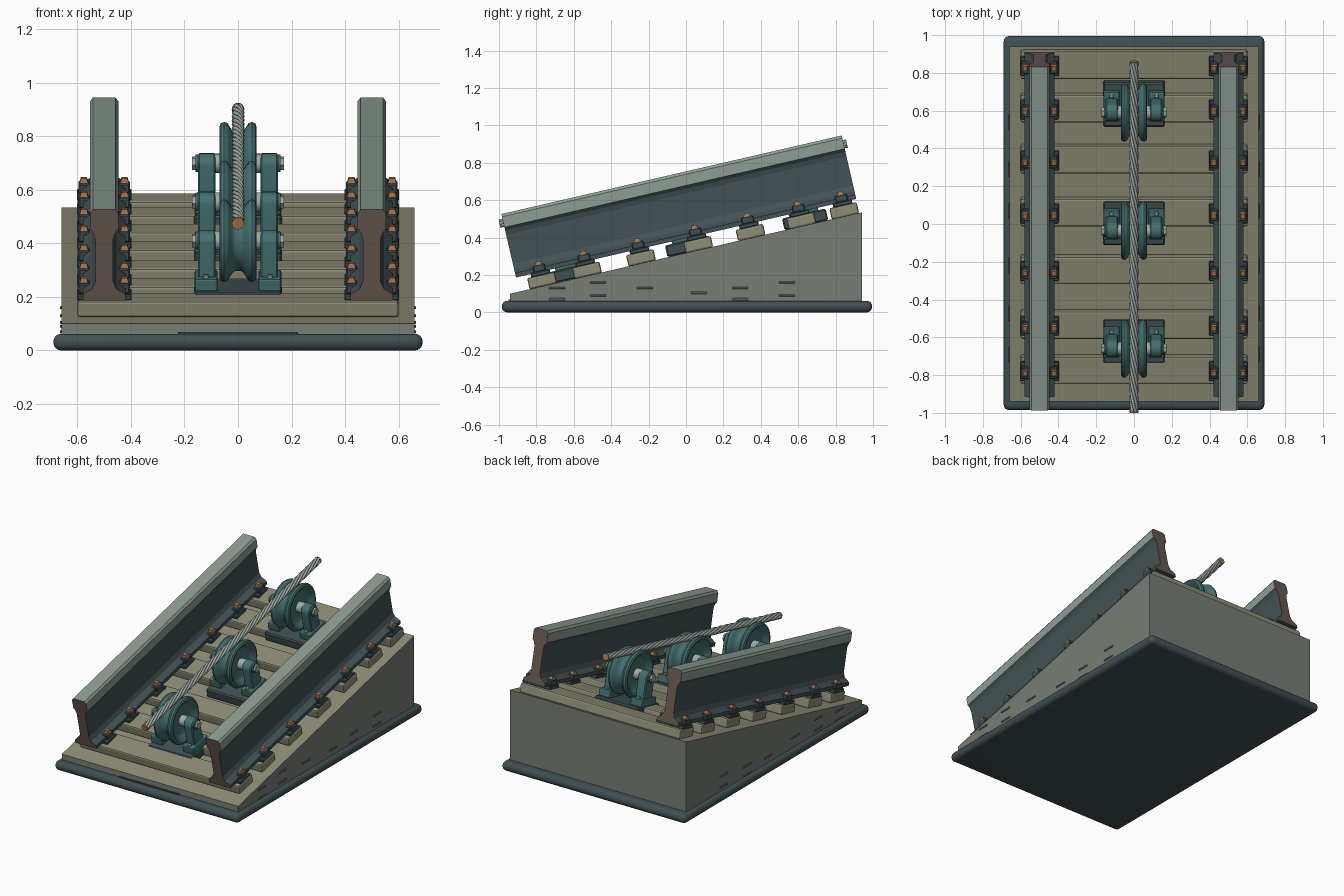
import bpy, bmesh, math
from mathutils import Matrix, Vector

if "Cube" in bpy.data.objects:
    bpy.data.objects.remove(bpy.data.objects["Cube"])

# Everything on the ramp lives in a tilted frame: x across, y up the slope, z off the deck
SLOPE = math.radians(13)
RAMP = Matrix.Translation((0, 0, 0.3175)) @ Matrix.Rotation(SLOPE, 4, 'X')
FLAT = Matrix.Identity(4)


def material(name, hex_code):
    def linear(c):
        return c / 12.92 if c <= 0.04045 else ((c + 0.055) / 1.055) ** 2.4
    rgb = [linear(int(hex_code[i:i + 2], 16) / 255) for i in (0, 2, 4)]
    m = bpy.data.materials.new(name)
    m.use_nodes = True
    m.diffuse_color = (*rgb, 1)
    m.node_tree.nodes["Principled BSDF"].inputs["Base Color"].default_value = (*rgb, 1)
    return m


SLATE = material("dark slate", "405053")
STONE = material("grey stone", "777D75")
TIMBER = material("weathered timber", "8E8D76")
RAIL = material("rail side", "445256")
HEAD = material("polished rail head", "8D9D93")
CUT = material("brown cut steel", "67574F")
TEAL = material("teal paint", "44706F")
STEEL = material("pale steel", "A0ABA3")
COPPER = material("copper", "A87449")


def finish(bm, name, mats, frame=RAMP, smooth=None):
    bmesh.ops.recalc_face_normals(bm, faces=bm.faces)
    mesh = bpy.data.meshes.new(name)
    bm.to_mesh(mesh)
    bm.free()
    for m in mats:
        mesh.materials.append(m)
    if smooth:
        mesh.shade_smooth()
        mesh.set_sharp_from_angle(angle=math.radians(smooth))
    ob = bpy.data.objects.new(name, mesh)
    ob.matrix_world = frame
    bpy.context.collection.objects.link(ob)
    return ob


def box(name, mat, centre, size, bevel=0.0, segments=1, frame=RAMP, smooth=None, top=1.0):
    bm = bmesh.new()
    bmesh.ops.create_cube(bm, size=1)
    for v in bm.verts:
        k = top if v.co.z > 0 else 1
        v.co = Vector((v.co.x * size[0] * k, v.co.y * size[1] * k, v.co.z * size[2])) + Vector(centre)
    if bevel:
        bmesh.ops.bevel(bm, geom=bm.edges[:], offset=bevel, segments=segments,
                        profile=0.5, affect='EDGES')
    return finish(bm, name, [mat], frame, smooth)


def extrude(bm, points, move):
    face = bm.faces.new([bm.verts.new(p) for p in points])
    out = bmesh.ops.extrude_face_region(bm, geom=[face])
    bmesh.ops.translate(bm, vec=move, verts=[g for g in out["geom"] if isinstance(g, bmesh.types.BMVert)])
    bmesh.ops.recalc_face_normals(bm, faces=bm.faces)


def cylinder_x(name, mat, centre, radius, length, sides=24):
    bm = bmesh.new()
    bmesh.ops.create_cone(bm, cap_ends=True, segments=sides, radius1=radius, radius2=radius, depth=length,
                          matrix=Matrix.Translation(centre) @ Matrix.Rotation(math.pi / 2, 4, 'Y'))
    return finish(bm, name, [mat], smooth=35 if sides > 8 else None)


# Base slab with rounded rim
box("base_slab", SLATE, (0, 0.005, 0.031), (1.38, 1.98, 0.062), 0.029, 4, FLAT, 40)

# Wedge, with a timber coloured deck on the slope
bm = bmesh.new()
extrude(bm, [(-0.66, -0.94, 0.05), (-0.66, 0.94, 0.05), (-0.66, 0.94, 0.535), (-0.66, -0.94, 0.1)], (1.32, 0, 0))
for f in bm.faces:
    f.material_index = int(f.normal.z > 0.5)
finish(bm, "wedge", [STONE, TIMBER], FLAT)

# Shallow raised dashes on the wedge flanks and a strip at its front
DASHES = [(-0.69, 0.13), (-0.69, 0.07), (-0.47, 0.16), (-0.47, 0.09), (-0.22, 0.13), (0.07, 0.105),
          (0.29, 0.13), (0.29, 0.07), (0.54, 0.16), (0.54, 0.09)]
for side in (-1, 1):
    for y, z in DASHES:
        box("flank_dash", STONE, (side * 0.662, y, z), (0.008, 0.085, 0.012), 0.003, frame=FLAT)
box("front_strip", SLATE, (0, -0.943, 0.063), (0.45, 0.012, 0.01), frame=FLAT)

# Sleepers with tie plates, clips and bolts
SLEEPERS = [-0.783, -0.537, -0.24, 0.074, 0.361, 0.639, 0.875]
for s in SLEEPERS:
    box("sleeper", TIMBER, (0, s, 0.029), (1.2, 0.15, 0.062), 0.01, 2)
    for x in (-0.5, 0.5):
        box("tie_plate", SLATE, (x, s, 0.069), (0.205, 0.105, 0.022), 0.004)
        for d in (-1, 1):
            box("rail_clip", SLATE, (x + d * 0.074, s, 0.098), (0.044, 0.066, 0.038), 0.005)
            box("clip_bolt", COPPER, (x + d * 0.076, s, 0.122), (0.036, 0.04, 0.026), top=0.6)

# Rails: half profile mirrored, cut ends brown, running head polished
HALF = [(0.08, 0.077), (0.08, 0.1), (0.045, 0.122), (0.033, 0.15), (0.033, 0.31), (0.04, 0.335),
        (0.053, 0.352), (0.053, 0.41), (0.042, 0.425)]
for x, label in ((-0.5, "right_rail"), (0.5, "left_rail")):
    bm = bmesh.new()
    outline = HALF + [(-a, b) for a, b in reversed(HALF)]
    extrude(bm, [(x + a, -0.915, b) for a, b in outline], (0, 1.867, 0))
    for f in bm.faces:
        if abs(f.normal.y) > 0.9:
            f.material_index = 2
        elif f.calc_center_median().z > 0.36:
            f.material_index = 1
    finish(bm, label, [RAIL, HEAD, CUT])

# Grooved sheave outline: offset along the axle, radius
WHEEL = [(0.036, 0.0), (0.036, 0.095), (0.046, 0.11), (0.064, 0.122), (0.07, 0.137), (0.064, 0.15),
         (0.052, 0.155), (0.04, 0.151), (0.031, 0.138), (0.02, 0.12), (0.008, 0.113)]


def sheave(s, n):
    bm = bmesh.new()
    ring = WHEEL + [(-a, r) for a, r in reversed(WHEEL)]
    verts = [bm.verts.new((a, s, n + r)) for a, r in ring]
    edges = [bm.edges.new(pair) for pair in zip(verts, verts[1:])]
    bmesh.ops.spin(bm, geom=verts + edges, cent=(0, s, n), axis=(1, 0, 0), angle=math.tau,
                   steps=40, use_duplicate=False)
    bmesh.ops.remove_doubles(bm, verts=bm.verts, dist=0.0005)
    finish(bm, "sheave_wheel", [TEAL], smooth=40)

    cylinder_x("axle", STEEL, (0, s, n), 0.02, 0.33)
    box("sheave_bed", SLATE, (0, s, 0.032), (0.33, 0.24, 0.064), 0.008)
    for side in (-1, 1):
        # Pillow block: foot, arched upright, boss, nut and foot bolts
        box("bearing_foot", TEAL, (side * 0.119, s, 0.085), (0.086, 0.16, 0.05), 0.008, 2)
        arch = [(0.046, 0.1), (0.046, n)]
        arch += [(0.046 * math.cos(t * math.pi / 10), n + 0.038 * math.sin(t * math.pi / 10)) for t in range(1, 10)]
        arch += [(-0.046, n), (-0.046, 0.1)]
        bm = bmesh.new()
        extrude(bm, [(side * 0.084, s + a, b) for a, b in arch], (side * 0.066, 0, 0))
        bmesh.ops.bevel(bm, geom=[e for e in bm.edges if abs(e.verts[0].co.x - e.verts[1].co.x) < 1e-4],
                        offset=0.006, segments=1, affect='EDGES')
        finish(bm, "bearing_upright", [TEAL], smooth=30)
        cylinder_x("hub_boss", STEEL, (side * 0.065, s, n), 0.036, 0.045)
        cylinder_x("bearing_boss", TEAL, (side * 0.149, s, n), 0.033, 0.018)
        cylinder_x("axle_nut", STEEL, (side * 0.161, s, n), 0.026, 0.022, 6)
        for d in (-1, 1):
            box("foot_bolt", STEEL, (side * 0.12, s + d * 0.062, 0.115), (0.022, 0.02, 0.014), 0.003)


for s in (-0.622, 0.019, 0.661):
    sheave(s, 0.239)

# Stranded haul cable with copper cut ends
START, END, CABLE_N, TURNS, STEPS = -0.932, 0.966, 0.377, 5, 120
curve = bpy.data.curves.new("cable_strands", 'CURVE')
curve.dimensions = '3D'
curve.bevel_depth = 0.0082
curve.bevel_resolution = 2
curve.use_fill_caps = True
for k in range(6):
    line = curve.splines.new('POLY')
    line.points.add(STEPS)
    for i, p in enumerate(line.points):
        t = i / STEPS
        a = math.tau * (k / 6 + TURNS * t)
        p.co = (0.0155 * math.cos(a), START + (END - START) * t, CABLE_N + 0.0155 * math.sin(a), 1)
curve.materials.append(STEEL)
cable = bpy.data.objects.new("cable_strands", curve)
cable.matrix_world = RAMP
bpy.context.collection.objects.link(cable)
for s in (START, END):
    bm = bmesh.new()
    bmesh.ops.create_cone(bm, cap_ends=True, segments=16, radius1=0.023, radius2=0.023, depth=0.008,
                          matrix=Matrix.Translation((0, s, CABLE_N)) @ Matrix.Rotation(math.pi / 2, 4, 'X'))
    finish(bm, "cable_end", [COPPER], smooth=40)
